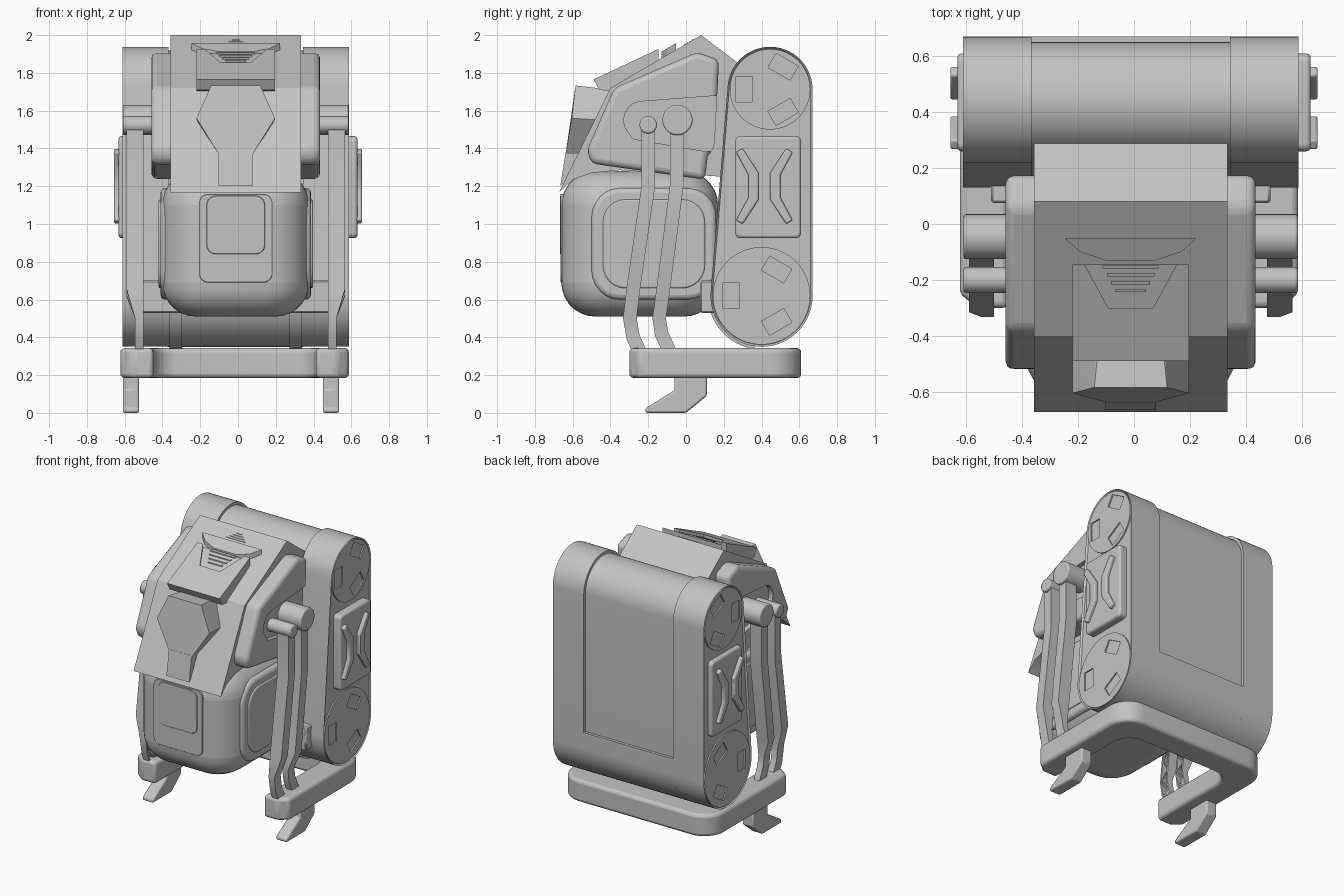
import bpy, bmesh
from math import sin, cos, radians
from mathutils import Vector

if "Cube" in bpy.data.objects:
    bpy.data.objects.remove(bpy.data.objects["Cube"])

grey = bpy.data.materials.new("plain_grey")
grey.use_nodes = True
grey.diffuse_color = (0.55, 0.55, 0.55, 1)
grey.node_tree.nodes["Principled BSDF"].inputs["Base Color"].default_value = (0.55, 0.55, 0.55, 1)

CX = -0.012  # mirror plane of most parts
SIDES = (("left", 1), ("right", -1))


def shade(ob, angle):
    bpy.ops.object.select_all(action="DESELECT")
    ob.select_set(True)
    bpy.context.view_layer.objects.active = ob
    bpy.ops.object.shade_smooth_by_angle(angle=radians(angle))


def finish(name, bm, bevel=0.0, segments=3, angle=30):
    bmesh.ops.recalc_face_normals(bm, faces=bm.faces)
    mesh = bpy.data.meshes.new(name)
    bm.to_mesh(mesh)
    bm.free()
    mesh.materials.append(grey)
    ob = bpy.data.objects.new(name, mesh)
    bpy.context.collection.objects.link(ob)
    shade(ob, angle)
    if bevel:
        mod = ob.modifiers.new("bevel", "BEVEL")
        mod.width, mod.segments, mod.limit_method = bevel, segments, "ANGLE"
        mod.angle_limit = radians(35)
        mod.use_clamp_overlap = False
    return ob


def prism(name, pts, t0, t1, axis="x", bevel=0.0, segments=3, sink=None):
    """Extrude a 2D outline from t0 to t1 along an axis."""
    place = {"x": lambda a, b, t: (t, a, b),
             "y": lambda a, b, t: (a, t, b),
             "z": lambda a, b, t: (a, b, t)}[axis]
    bm = bmesh.new()
    rings = [[bm.verts.new(place(a, b, t)) for a, b in pts] for t in (t0, t1)]
    bm.faces.new(rings[0])
    cap = bm.faces.new(rings[1])
    n = len(pts)
    for i in range(n):
        j = (i + 1) % n
        bm.faces.new((rings[0][i], rings[0][j], rings[1][j], rings[1][i]))
    bmesh.ops.recalc_face_normals(bm, faces=bm.faces)
    if sink:
        bmesh.ops.inset_region(bm, faces=[cap], thickness=sink[0], depth=-sink[1])
    return finish(name, bm, bevel, segments)


def arc(a, b, r, d0, d1, n=10):
    return [(a + r * cos(radians(d0 + (d1 - d0) * i / n)),
             b + r * sin(radians(d0 + (d1 - d0) * i / n))) for i in range(n + 1)]


def rounded(a0, a1, b0, b1, r, n=6):
    return (arc(a1 - r, b1 - r, r, 0, 90, n) + arc(a0 + r, b1 - r, r, 90, 180, n)
            + arc(a0 + r, b0 + r, r, 180, 270, n) + arc(a1 - r, b0 + r, r, 270, 360, n))


def cut(ob, cutter):
    """Subtract the cutter, bake the result and drop the cutter."""
    mod = ob.modifiers.new("cut", "BOOLEAN")
    mod.operation, mod.object, mod.solver = "DIFFERENCE", cutter, "EXACT"
    shade(ob, 30)
    bpy.ops.object.convert(target="MESH")
    bpy.data.objects.remove(cutter)
    shade(ob, 30)


def hull(name, points):
    bm = bmesh.new()
    for p in points:
        bm.verts.new(p)
    bmesh.ops.convex_hull(bm, input=bm.verts[:])
    return finish(name, bm, angle=10)


def slope_plate(name, outline, base, grade, low, high):
    """Plate lying on a sloping surface z = base + grade * y."""
    return hull(name, [(CX + x, y, base + grade * y + t) for x, y in outline for t in (low, high)])


def support_arm(name, s, path):
    """Bent channel open toward the middle: outer web, two flanges and zigzag braces."""
    bm = bmesh.new()

    def sweep(sections):
        rings = [[bm.verts.new(p) for p in sec] for sec in sections]
        for r, q in zip(rings, rings[1:]):
            for i in range(4):
                bm.faces.new((r[i], r[(i + 1) % 4], q[(i + 1) % 4], q[i]))
        bm.faces.new(rings[0])
        bm.faces.new(rings[-1])

    def strip(n0, n1, thick):
        """One strip along the path between two offsets; thick=None fills to the inner edge."""
        sections = []
        for i, (y, z, outer) in enumerate(path):
            a, b = path[max(i - 1, 0)], path[min(i + 1, len(path) - 1)]
            d = Vector((b[0] - a[0], b[1] - a[1])).normalized()
            x1 = CX + s * outer
            x0 = x1 - s * thick if thick else CX + s * 0.488
            sections.append([(x, y - n * d.y, z + n * d.x)
                             for x, n in ((x0, n0), (x1, n0), (x1, n1), (x0, n1))])
        sweep(sections)

    strip(-0.034, 0.034, 0.014)
    strip(0.024, 0.036, None)
    strip(-0.036, -0.024, None)
    for (y0, z0, _), (y1, z1, _) in zip(path[1:], path[2:]):
        steps = max(1, round((z0 - z1) / 0.07))
        for k in range(steps):
            f, g, w = k / steps, (k + 1) / steps, 0.026 * (-1) ** k
            ends = [(y0 + (y1 - y0) * t + e, z0 + (z1 - z0) * t) for t, e in ((f, -w), (g, w))]
            sweep([[(CX + s * x, y, z + h) for x, h in
                    ((0.492, -0.007), (0.525, -0.007), (0.525, 0.007), (0.492, 0.007))]
                   for y, z in ends])
    return finish(name, bm)


# Back drum housing: hull of a small upper and a large lower roller
UP, LOW = (0.445, 1.713, 0.225), (0.40, 0.62, 0.27)


def stadium(shrink):
    return (arc(UP[0], UP[1], UP[2] - shrink, 0, 175.3, 28)
            + arc(LOW[0], LOW[1], LOW[2] - shrink, 175.3, 360, 28))


prism("back_housing_centre", stadium(0.02), CX - 0.36, CX + 0.36)
prism("back_housing_lower_lip", arc(*LOW, 156, 360, 32) + [(0.67, 0.73)], CX - 0.36, CX + 0.36)
for side, s in SIDES:
    prism(side + "_housing_band", stadium(0), CX + s * 0.355, CX + s * 0.6, sink=(0.01, 0.012))
    # Roller end discs with three square pockets
    for label, (y, z, r), inward in (("upper", UP, 0.075), ("lower", LOW, 0.098)):
        rim = r - 0.012
        disc = prism(f"{side}_{label}_disc", arc(y, z, rim, 0, 354, 59),
                     CX + s * 0.5, CX + s * 0.597)
        for k, deg in enumerate((180, 60, -60)):
            u = Vector((cos(radians(deg)), sin(radians(deg))))
            v = Vector((-u.y, u.x))
            c = Vector((y, z)) + u * (rim - inward)
            pts = [tuple(c + u * i * 0.043 + v * j * 0.068)
                   for i, j in ((-1, -1), (1, -1), (1, 1), (-1, 1))]
            cut(disc, prism("pocket_cutter", pts, CX + s * 0.58, CX + s * 0.7))
    # Side panel with two bent ribs
    prism(side + "_side_panel", rounded(0.26, 0.61, 0.925, 1.465, 0.03),
          s * 0.52, s * 0.632, bevel=0.015)
    rib = [(0.265, 1.38), (0.3, 1.4), (0.385, 1.27), (0.385, 1.13),
           (0.3, 1.0), (0.265, 1.02), (0.33, 1.14), (0.33, 1.26)]
    for label, pts in (("front", rib), ("rear", [(0.83 - y, z) for y, z in rib])):
        prism(f"{side}_{label}_rib", pts, s * 0.61, s * 0.657, bevel=0.008, segments=2)

# Belly pod with side pads and front inset
prism("belly_pod", rounded(CX - 0.39, CX + 0.39, -0.66, 0.17, 0.24, 8), 0.51, 1.28, "z", 0.18, 7)
for side, s in SIDES:
    prism(side + "_pod_pad", rounded(-0.5, 0.16, 0.6, 1.19, 0.15),
          CX + s * 0.25, CX + s * 0.398, bevel=0.025)
    prism(side + "_pod_pad_centre", rounded(-0.44, 0.1, 0.66, 1.13, 0.12),
          CX + s * 0.3, CX + s * 0.408, bevel=0.008)
prism("pod_front_frame", rounded(CX - 0.195, CX + 0.195, 0.69, 1.16, 0.05),
      -0.6, -0.664, "y", 0.003, 1)
prism("pod_front_plate", rounded(CX - 0.155, CX + 0.155, 0.84, 1.15, 0.05),
      -0.6, -0.668, "y", 0.003, 1)

# Head shell: peaked roof, sloping brow and pointed lip
prism("head_shell", [(0.08, 2.0), (0.305, 1.83), (0.24, 1.42), (0.2, 1.25), (-0.35, 1.285),
                     (-0.5, 1.27), (-0.6, 1.235), (-0.672, 1.168), (-0.4, 1.72)],
      CX - 0.346, CX + 0.346)

# Raised brow panel with a trapezoid pocket, crescent and vents
brow = prism("brow_panel", [(-0.145, 1.927), (-0.49, 1.765), (-0.46, 1.71), (-0.36, 1.70),
                            (-0.145, 1.83)], CX - 0.208, CX + 0.208)
pocket = [(-0.17, -0.135), (0.17, -0.135), (0.08, -0.3), (-0.08, -0.3)]
cut(brow, slope_plate("brow_cutter", pocket, 1.9955, 0.47, -0.022, 0.05))
slope_plate("brow_crescent", [(-0.235, -0.052), (0, -0.06), (0.235, -0.052), (0.18, -0.1),
                              (0.09, -0.13), (-0.09, -0.13), (-0.18, -0.1)],
            1.953, 0.583, -0.02, 0.035)
for i in range(4):
    y, w = i * 0.014 - 0.01, 0.075 - i * 0.018
    slope_plate(f"roof_vent_{i}", [(-w, y), (w, y), (w, y + 0.007), (-w, y + 0.007)],
                1.953, 0.583, -0.02, 0.004)
    y, w = -0.16 - i * 0.028, 0.1 - i * 0.015
    slope_plate(f"brow_vent_{i}", [(-w, y), (w, y), (w, y + 0.012), (-w, y + 0.012)],
                1.9955, 0.47, -0.03, -0.015)

# Faceted face plate: wide upper wedge running into a narrow spine
for name, points in (
        ("face_plate", ((0.13, -0.585, 1.733), (0.12, -0.485, 1.722), (0.208, -0.605, 1.56),
                        (0.208, -0.45, 1.55), (0.09, -0.637, 1.37), (0.09, -0.55, 1.37),
                        (0.12, -0.38, 1.7))),
        ("face_spine", ((0.09, -0.637, 1.38), (0.09, -0.55, 1.38),
                        (0.09, -0.666, 1.2), (0.09, -0.62, 1.24)))):
    hull(name, [(CX + s * x, y, z) for s in (-1, 1) for x, y, z in points])

for side, s in SIDES:
    # Cheek armour with a recess behind the pivots
    cheek = prism(side + "_cheek", [(0.06, 1.91), (0.175, 1.868), (0.15, 1.4), (0.115, 1.36),
                                    (0.1, 1.235), (-0.5, 1.32), (-0.525, 1.39), (-0.38, 1.72)],
                  CX + s * 0.3, CX + s * 0.447, bevel=0.03)
    cut(cheek, prism("cheek_cutter", [(0.3, 1.69), (-0.22, 1.65)]
                     + arc(-0.23, 1.55, 0.1, 100, 220, 6)
                     + [(-0.28, 1.45), (0.1, 1.385), (0.3, 1.38)],
                     CX + s * 0.415, CX + s * 0.6))
    # Pivot pins
    for label, y, z, r in (("large", -0.045, 1.55, 0.08), ("small", -0.2, 1.525, 0.046)):
        prism(f"{side}_{label}_pin", arc(y, z, r, 0, 350, 35),
              CX + s * 0.38, CX + s * 0.598, bevel=0.008, segments=2)
    # Support arms, thinner toward the base
    wide, thin = 0.578, 0.533
    support_arm(side + "_front_arm", s,
                [(-0.2, 1.53, wide), (-0.2, 1.2, wide), (-0.28, 0.65, wide),
                 (-0.297, 0.5, thin), (-0.28, 0.4, thin), (-0.225, 0.28, thin)])
    support_arm(side + "_rear_arm", s,
                [(-0.05, 1.53, wide), (-0.05, 1.2, wide), (-0.125, 0.62, wide),
                 (-0.142, 0.5, thin), (-0.13, 0.42, thin), (-0.075, 0.3, thin)])
    # Bracket between pod and housing, strap under the lower roller
    prism(side + "_pod_bracket", [(0.075, 0.53), (0.16, 0.53), (0.16, 0.7), (0.075, 0.7)],
          CX + s * 0.28, CX + s * 0.5, bevel=0.008, segments=1)
    prism(side + "_roller_strap", arc(0.4, 0.62, 0.26, 195, 262) + arc(0.4, 0.62, 0.284, 262, 195),
          CX + s * 0.285, CX + s * 0.35)
    # Feet
    prism(side + "_foot", [(0.11, 0.2), (0.11, 0.09), (0, 0), (-0.215, 0), (-0.215, 0.025),
                           (-0.06, 0.12), (-0.06, 0.2)],
          s * 0.487 - 0.037, s * 0.573 - 0.037, bevel=0.01, segments=2)

# U-shaped base frame, open at the front
half = [(0.43, -0.3), (0.54, -0.3), (0.605, -0.25)] + arc(0.445, 0.45, 0.16, 0, 90, 8)
inner = arc(0.31, 0.3, 0.12, 90, 0, 6)
outline = (half + [(-x, y) for x, y in reversed(half)]
           + [(-x, y) for x, y in reversed(inner)] + inner)
prism("base_frame", [(x - 0.018, y) for x, y in outline], 0.185, 0.343, "z", 0.022)
